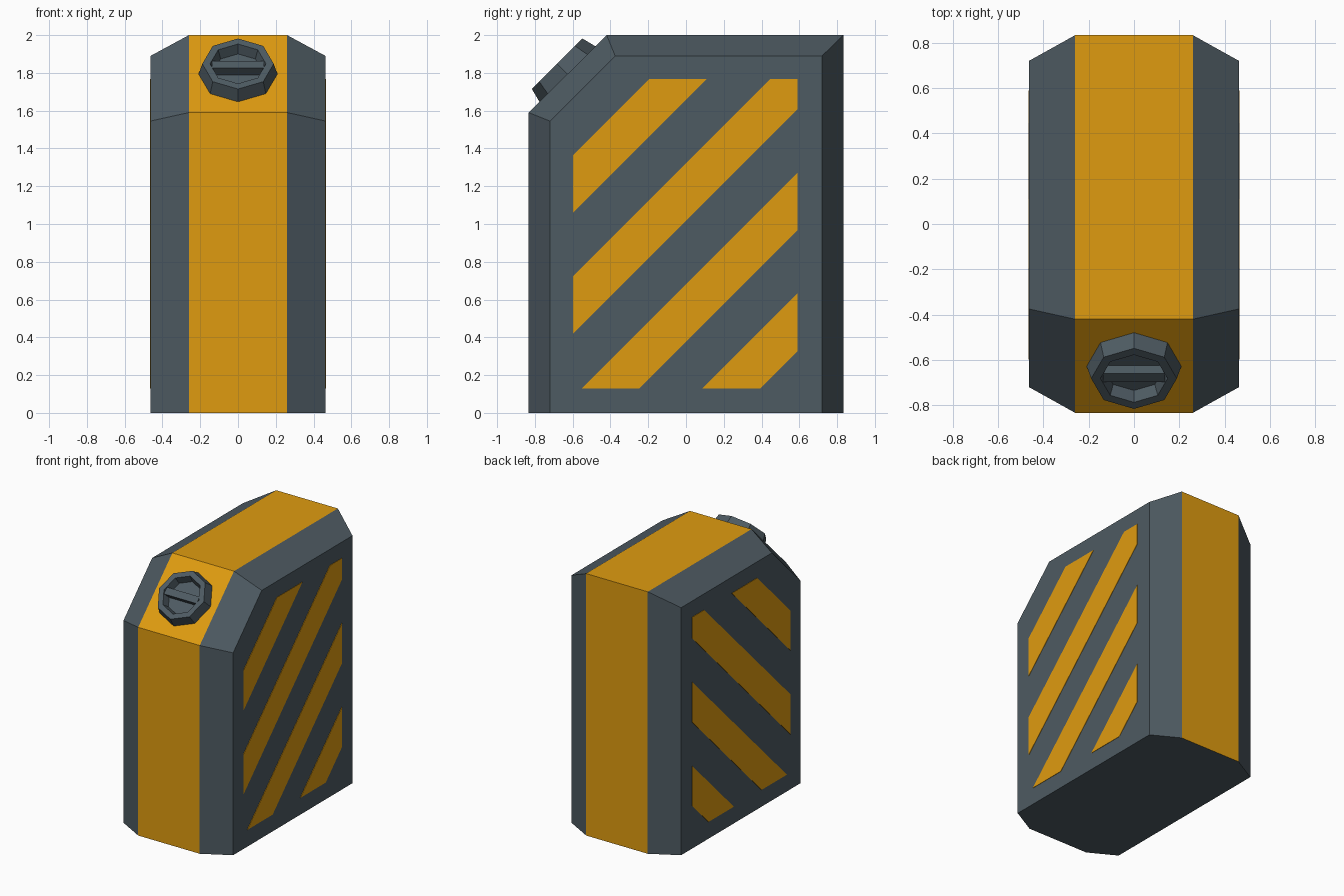
import bpy, bmesh, math
from mathutils import Vector, Matrix

if "Cube" in bpy.data.objects:
    bpy.data.objects.remove(bpy.data.objects["Cube"])

def material(name, rgb):
    m = bpy.data.materials.new(name)
    m.diffuse_color = (*rgb, 1)
    m.use_nodes = True
    m.node_tree.nodes["Principled BSDF"].inputs["Base Color"].default_value = m.diffuse_color
    return m

GREY = material("slate grey", (0.076, 0.104, 0.123))
AMBER = material("amber", (0.74, 0.33, 0.005))

def finish(bm, name, mats):
    bmesh.ops.recalc_face_normals(bm, faces=bm.faces)
    me = bpy.data.meshes.new(name)
    bm.to_mesh(me)
    bm.free()
    for m in mats:
        me.materials.append(m)
    ob = bpy.data.objects.new(name, me)
    bpy.context.collection.objects.link(ob)
    return ob

def loft(bm, rings, cap_start=True, cap_end=True):
    rows = [[bm.verts.new(p) for p in r] for r in rings]
    n = len(rows[0])
    for a, b in zip(rows, rows[1:]):
        for i in range(n):
            j = (i + 1) % n
            bm.faces.new((a[i], a[j], b[j], b[i]))
    if cap_start:
        bm.faces.new(rows[0])
    if cap_end:
        bm.faces.new(rows[-1])

# Can body: small side profiles lofted to the large middle profile
side = [(-0.72, 0), (0.72, 0), (0.72, 1.89), (-0.375, 1.89), (-0.72, 1.545)]
mid = [(-0.833, 0), (0.833, 0), (0.833, 2), (-0.42, 2), (-0.833, 1.59)]
bm = bmesh.new()
loft(bm, [[(x, y, z) for y, z in prof]
          for x, prof in ((-0.463, side), (-0.26, mid), (0.26, mid), (0.463, side))])
bmesh.ops.recalc_face_normals(bm, faces=bm.faces)
# Central band is amber, except underneath
for f in bm.faces:
    f.material_index = int(abs(f.normal.x) < 0.01 and f.normal.z > -0.5)
finish(bm, "can_body", [GREY, AMBER])

# Diagonal stripes: thin plates clipped from a rectangle, on both sides
for k in range(4):
    for sx, label in ((1, "right"), (-1, "left")):
        hi = 1.962 - 0.64 * k
        lo = hi - 0.305
        bm = bmesh.new()
        x = sx * 0.461
        bm.faces.new([bm.verts.new((x, y, z)) for y, z in
                      ((-0.597, 0.13), (0.59, 0.13), (0.59, 1.768), (-0.597, 1.768))])
        for c, s in ((hi, 1), (lo, -1)):
            bmesh.ops.bisect_plane(bm, geom=bm.verts[:] + bm.edges[:] + bm.faces[:],
                                   plane_co=(x, 0, c), plane_no=(0, -s, s), clear_outer=True)
        ext = bmesh.ops.extrude_face_region(bm, geom=bm.faces[:])
        for v in ext["geom"]:
            if isinstance(v, bmesh.types.BMVert):
                v.co.x += sx * 0.005
        finish(bm, f"{label}_stripe_{k + 1}", [AMBER])

# Cap frame: local z points out of the sloping shoulder
r = math.sqrt(0.5)
frame = Matrix(((1, 0, 0, 0), (0, r, -r, -0.627), (0, r, r, 1.793), (0, 0, 0, 1)))

def octagon(radius, h):
    return [frame @ Vector((radius * math.cos(i * math.pi / 4),
                            radius * math.sin(i * math.pi / 4), h)) for i in range(8)]

# Screw cap: tapered octagon with a recessed top
bm = bmesh.new()
loft(bm, [octagon(0.209, -0.01), octagon(0.209, 0), octagon(0.189, 0.078),
          octagon(0.148, 0.078), octagon(0.13, 0.022)])
finish(bm, "screw_cap", [GREY])

# Grip bar across the recess
bm = bmesh.new()
bmesh.ops.create_cube(bm, size=1, matrix=frame @ Matrix.Translation((0, 0, 0.045))
                      @ Matrix.Diagonal((0.275, 0.053, 0.055, 1)))
finish(bm, "cap_grip_bar", [GREY])
